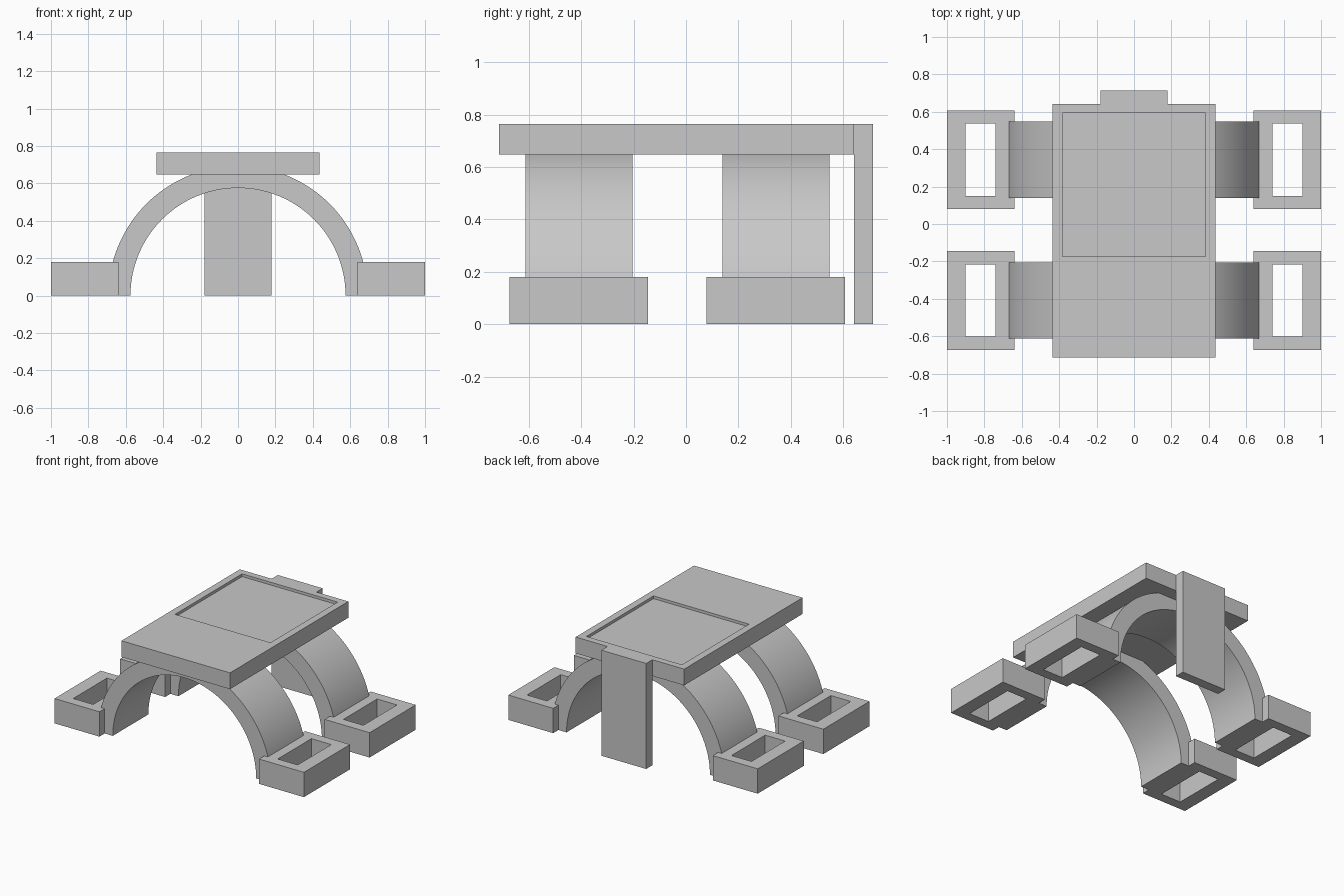
import bpy, bmesh, math

cube = bpy.data.objects.get("Cube")
if cube:
    bpy.data.objects.remove(cube, do_unlink=True)

grey = bpy.data.materials.new("light_grey")
grey.use_nodes = True
colour = (0.58, 0.58, 0.58, 1)
grey.diffuse_color = colour
grey.node_tree.nodes["Principled BSDF"].inputs["Base Color"].default_value = colour


def finish(name, bm, smooth=False):
    bmesh.ops.recalc_face_normals(bm, faces=bm.faces[:])
    mesh = bpy.data.meshes.new(name)
    bm.to_mesh(mesh)
    bm.free()
    mesh.materials.append(grey)
    obj = bpy.data.objects.new(name, mesh)
    bpy.context.collection.objects.link(obj)
    if smooth:
        bpy.ops.object.select_all(action='DESELECT')
        obj.select_set(True)
        bpy.context.view_layer.objects.active = obj
        bpy.ops.object.shade_smooth_by_angle(angle=math.radians(30))
    return obj


def loft(name, centre, loops, through=False):
    """Bridge rectangular loops (half width, half depth, z); cap the ends or join them."""
    bm = bmesh.new()
    cx, cy = centre
    rings = [[bm.verts.new((cx + sx * w, cy + sy * d, z))
              for sx, sy in ((-1, -1), (1, -1), (1, 1), (-1, 1))]
             for w, d, z in loops]
    pairs = list(zip(rings, rings[1:]))
    if through:
        pairs.append((rings[-1], rings[0]))
    else:
        bm.faces.new(rings[0])
        bm.faces.new(rings[-1])
    for a, b in pairs:
        for i in range(4):
            j = (i + 1) % 4
            bm.faces.new((a[i], a[j], b[j], b[i]))
    return finish(name, bm)


def arch(name, y, half_depth, inner, outer, steps=64):
    """Half ring standing on the ground, running across x."""
    bm = bmesh.new()
    sections = []
    for k in range(steps + 1):
        a = math.pi * k / steps
        sections.append([bm.verts.new((r * math.cos(a), y + s * half_depth, r * math.sin(a)))
                         for r, s in ((inner, -1), (outer, -1), (outer, 1), (inner, 1))])
    for a, b in zip(sections, sections[1:]):
        for i in range(4):
            j = (i + 1) % 4
            bm.faces.new((a[i], a[j], b[j], b[i]))
    bm.faces.new(sections[0])
    bm.faces.new(sections[-1])
    return finish(name, bm, smooth=True)


# Arched supports with a hollow foot at each end
FOOT_TOP = 0.18
for end, y in (("front", -0.409), ("back", 0.343)):
    arch(end + "_arch", y, 0.204, 0.575, 0.693)
    for side, x in (("left", 0.82), ("right", -0.82)):
        loft(f"{end}_{side}_foot", (x, y),
             [(0.18, 0.264, 0), (0.18, 0.264, FOOT_TOP),
              (0.08, 0.193, FOOT_TOP), (0.08, 0.193, 0)], through=True)

# Top slab with a shallow rectangular recess towards the back
TOP, UNDER = 0.765, 0.647
slab = bmesh.new()
outer = [(-0.435, -0.713), (0.435, -0.713), (0.435, 0.642), (-0.435, 0.642)]
inner = [(-0.383, -0.175), (0.383, -0.175), (0.383, 0.594), (-0.383, 0.594)]
rings = [[slab.verts.new((x, y, z)) for x, y in shape]
         for shape, z in ((outer, UNDER), (outer, TOP), (inner, TOP), (inner, TOP - 0.02))]
for a, b in zip(rings, rings[1:]):
    for i in range(4):
        j = (i + 1) % 4
        slab.faces.new((a[i], a[j], b[j], b[i]))
slab.faces.new(rings[0])
slab.faces.new(rings[-1])
finish("top_slab", slab)

# Upright panel against the back edge of the slab
loft("back_panel", (0, 0.6775), [(0.18, 0.0355, 0), (0.18, 0.0355, TOP)])
